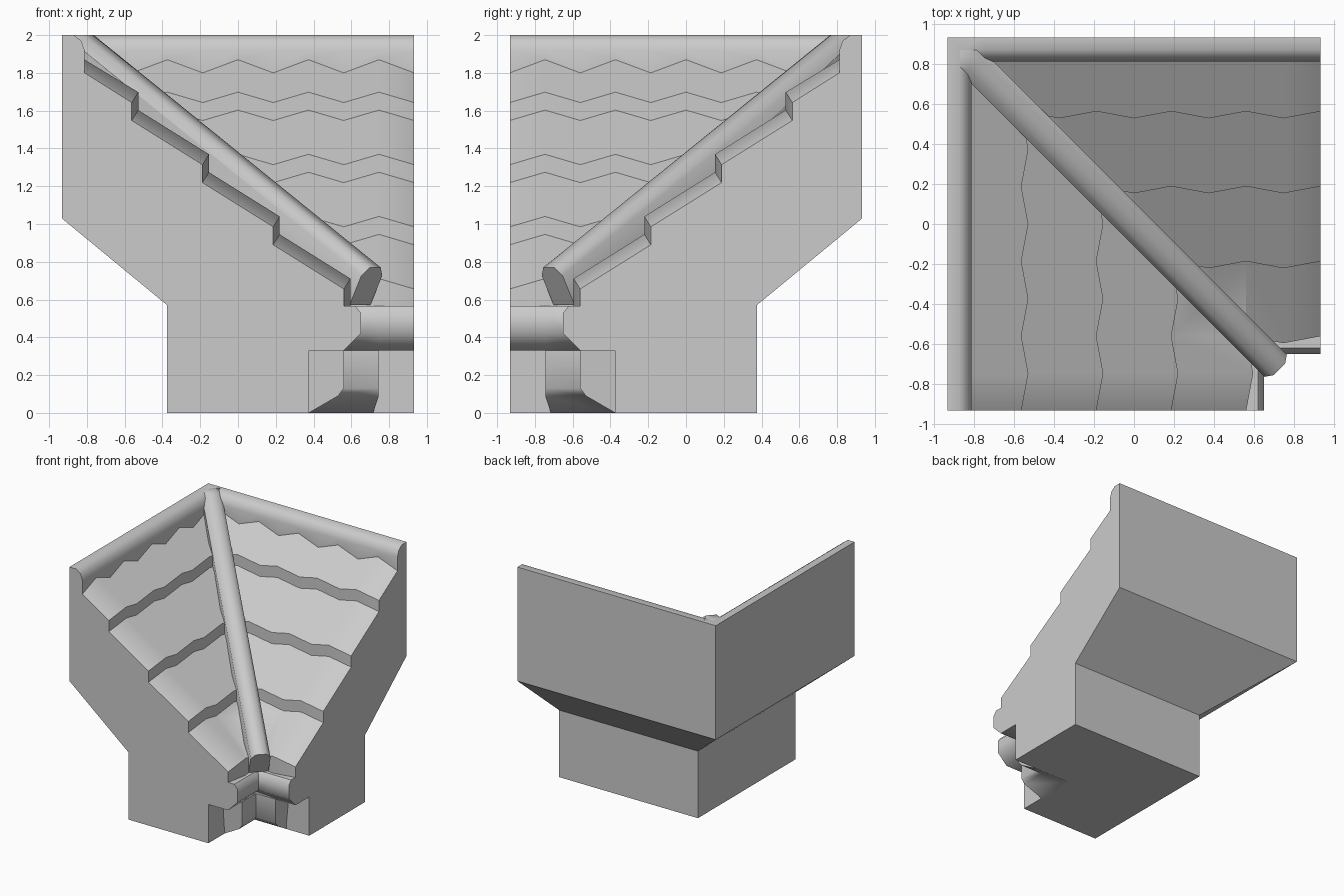
import bpy, bmesh, math
from mathutils import Vector

if "Cube" in bpy.data.objects:
    bpy.data.objects.remove(bpy.data.objects["Cube"])


def finish(bm, name, angle=46):
    bmesh.ops.remove_doubles(bm, verts=bm.verts, dist=0.0005)
    bmesh.ops.recalc_face_normals(bm, faces=bm.faces)
    me = bpy.data.meshes.new(name)
    bm.to_mesh(me)
    bm.free()
    ob = bpy.data.objects.new(name, me)
    bpy.context.collection.objects.link(ob)
    bpy.ops.object.select_all(action='DESELECT')
    ob.select_set(True)
    bpy.context.view_layer.objects.active = ob
    bpy.ops.object.shade_smooth_by_angle(angle=math.radians(angle))
    return ob


def loft(sections):
    """Skin equal-length closed loops and cap both ends."""
    bm = bmesh.new()
    rings = [[bm.verts.new(p) for p in s] for s in sections]
    for a, b in zip(rings, rings[1:]):
        for i in range(len(a)):
            j = (i + 1) % len(a)
            bm.faces.new((a[i], a[j], b[j], b[i]))
    bm.faces.new(rings[0])
    bm.faces.new(rings[-1])
    return bm


def clip(bm, co, no):
    geom = bm.verts[:] + bm.edges[:] + bm.faces[:]
    return bmesh.ops.bisect_plane(bm, geom=geom, dist=1e-5, plane_co=co,
                                  plane_no=no, clear_outer=True)['geom_cut']


def mitred_corner(sections, name):
    """Cut an arm along the diagonal and mirror it into the second arm."""
    bm = loft(sections)
    clip(bm, (0, 0, 0), (1, 1, 0))
    dup = bmesh.ops.duplicate(bm, geom=bm.verts[:] + bm.edges[:] + bm.faces[:])
    for v in dup['geom']:
        if isinstance(v, bmesh.types.BMVert):
            v.co.x, v.co.y = -v.co.y, -v.co.x
    return finish(bm, name)


# Roof body: stepped profile, alternating troughs and crests along the arm
def roof_profile(crest):
    dx, dz = (0.035, 0.055) if crest else (0, 0)
    pts = [(0.375, 0), (-0.375, 0), (-0.375, 0.57), (-0.933, 1.03), (-0.933, 2),
           (-0.87, 2), (-0.83, 1.97), (-0.812, 1.92),
           (-0.812, 1.87 if crest else 1.80)]
    for k in range(4):
        x, z = -0.563 + 0.3745 * k + dx, 1.643 - 0.329 * k + dz
        pts += [(x, z), (x, z - 0.095 if k < 3 else 0.567)]
    return pts + [(0.62, 0.567), (0.65, 0.53), (0.65, 0.42),
                  (0.56, 0.33), (0.375, 0.33)]


step = 1.866 / 10
mitred_corner([[(x, -0.933 + step * k, z) for x, z in roof_profile(k % 2)]
               for k in range(11)], "roof_corner")

# Corbel under the eaves, with a softened lower end
corbel = [(0.36, 0.34), (0.56, 0.34), (0.56, 0.13), (0.53, 0.09), (0.375, 0), (0.36, 0)]
mitred_corner([[(x, -0.715 if z < 0.01 else -0.745, z) for x, z in corbel],
               [(x, 0.2, z) for x, z in corbel]], "eave_corbel")

# Bar lying in the valley, square cut at the foot and level at the top
along = Vector((-1, 1, 0.81)).normalized()
side = Vector((1, 1, 0)).normalized()
up = along.cross(side)
if up.z < 0:
    up = -up
foot = Vector((0.645, -0.645, 0.57))
section = [(-0.078, 0), (-0.078, 0.18), (-0.042, 0.23),
           (0.042, 0.23), (0.078, 0.18), (0.078, 0)]
bar = loft([[foot + side * s + up * h + along * d for s, h in section]
            for d in (0, 3)])
cut = clip(bar, (0, 0, 2), (0, 0, 1))
bmesh.ops.holes_fill(bar, edges=[e for e in cut if isinstance(e, bmesh.types.BMEdge)], sides=0)
clip(bar, (-0.92, 0, 0), (-1, 0, 0))
clip(bar, (0, 0.92, 0), (0, 1, 0))
finish(bar, "valley_bar", 60)
